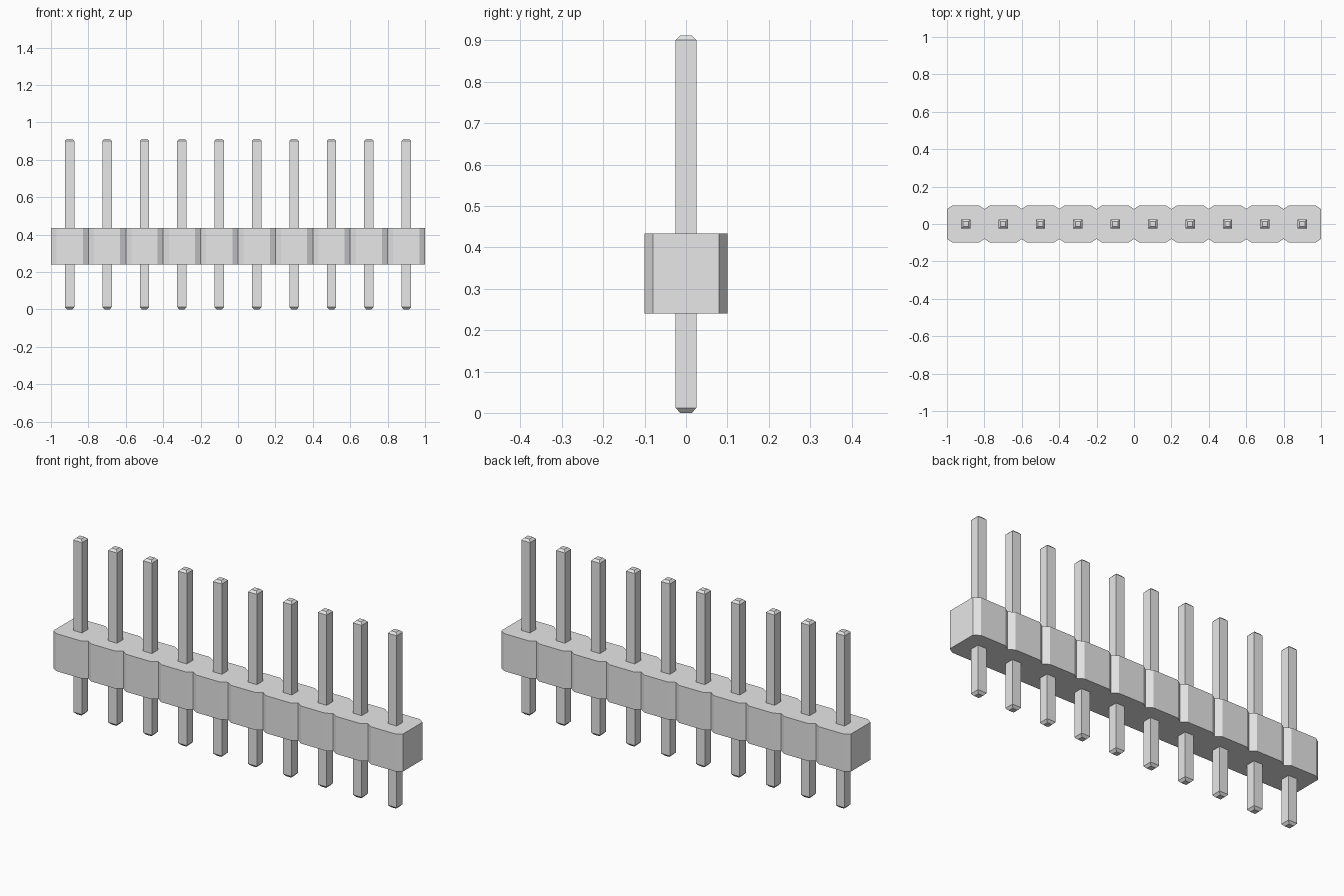
import bpy
import bmesh

cube = bpy.data.objects.get("Cube")
if cube:
    bpy.data.objects.remove(cube, do_unlink=True)

COUNT, PITCH = 10, 0.2
HALF = COUNT * PITCH / 2

grey = bpy.data.materials.new("light_grey")
grey.use_nodes = True
grey.diffuse_color = (0.8, 0.8, 0.8, 1)
grey.node_tree.nodes["Principled BSDF"].inputs["Base Color"].default_value = grey.diffuse_color


def add_object(name, bm):
    bmesh.ops.recalc_face_normals(bm, faces=bm.faces)
    mesh = bpy.data.meshes.new(name)
    bm.to_mesh(mesh)
    bm.free()
    mesh.materials.append(grey)
    obj = bpy.data.objects.new(name, mesh)
    bpy.context.collection.objects.link(obj)
    return obj


# Housing: one notched outline, extruded upward
def build_housing(bottom=0.24, top=0.434, depth=0.1, cut_x=0.03, cut_y=0.02):
    front = [(-HALF, -depth + cut_y)]
    for i in range(COUNT):
        left = -HALF + i * PITCH
        right = left + PITCH
        front += [(left + cut_x, -depth), (right - cut_x, -depth), (right, -depth + cut_y)]
    outline = front + [(-x, -y) for x, y in front]
    bm = bmesh.new()
    base = bm.faces.new([bm.verts.new((x, y, bottom)) for x, y in outline])
    extruded = bmesh.ops.extrude_face_region(bm, geom=[base], use_keep_orig=True)
    verts = [v for v in extruded["geom"] if isinstance(v, bmesh.types.BMVert)]
    bmesh.ops.translate(bm, verts=verts, vec=(0, 0, top - bottom))
    add_object("housing", bm)


# Pin: square bar with tapered tips, made from stacked square sections
def build_pin_mesh():
    sections = [(0.0, 0.014), (0.012, 0.025), (0.901, 0.025), (0.912, 0.014)]
    bm = bmesh.new()
    rings = [[bm.verts.new((sx * r, sy * r, z))
              for sx, sy in ((-1, -1), (1, -1), (1, 1), (-1, 1))]
             for z, r in sections]
    for low, high in zip(rings, rings[1:]):
        for k in range(4):
            n = (k + 1) % 4
            bm.faces.new((low[k], low[n], high[n], high[k]))
    bm.faces.new(rings[0])
    bm.faces.new(rings[-1])
    return bm


build_housing()
for i in range(COUNT):
    pin = add_object(f"pin_{i + 1}", build_pin_mesh())
    pin.location.x = -HALF + PITCH * (i + 0.5)
